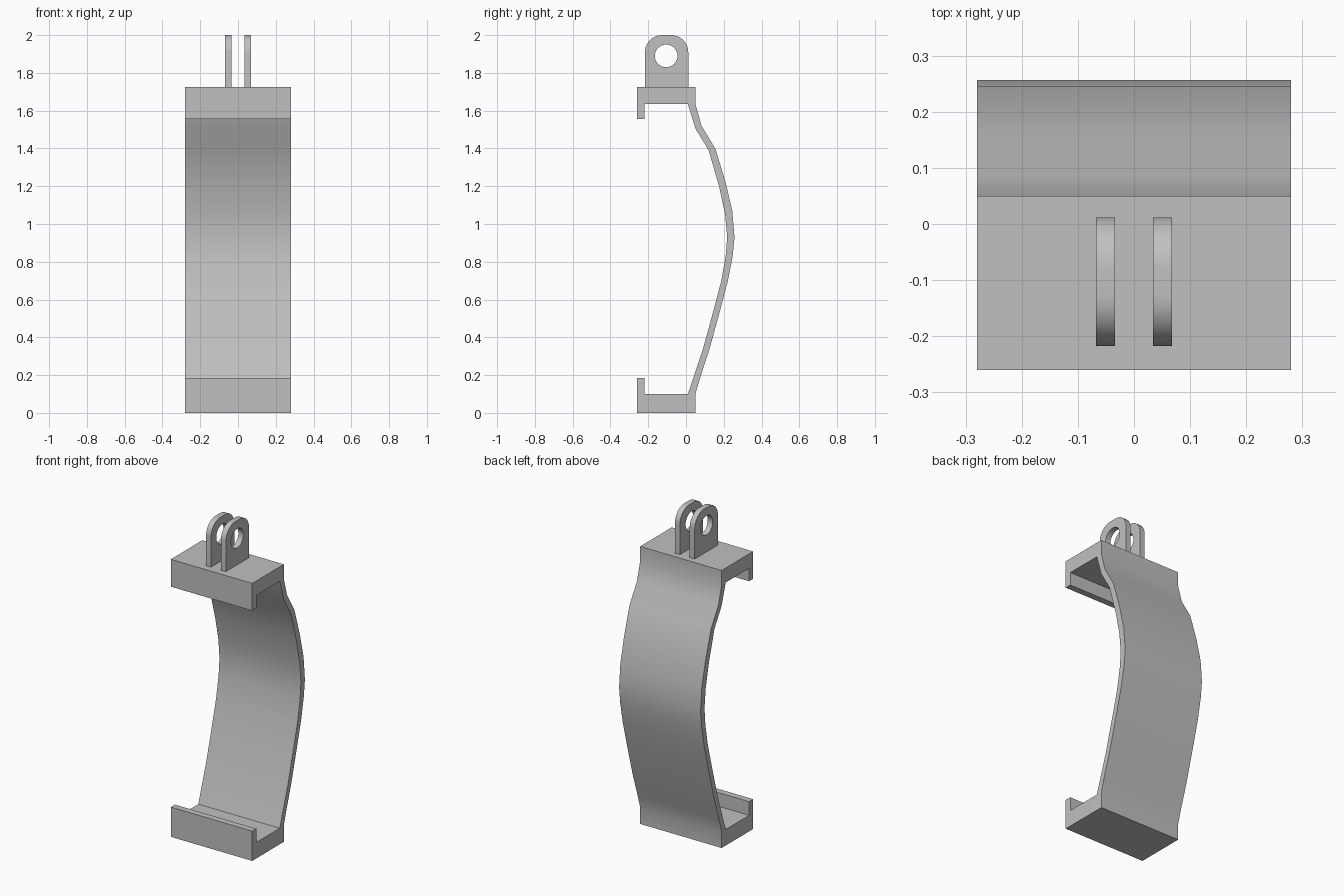
import bpy
import bmesh
import math

cube = bpy.data.objects.get("Cube")
if cube:
    bpy.data.objects.remove(cube, do_unlink=True)

grey = bpy.data.materials.new("plain grey")
grey.use_nodes = True
colour = (0.53, 0.53, 0.53, 1)
grey.diffuse_color = colour
grey.node_tree.nodes["Principled BSDF"].inputs["Base Color"].default_value = colour


def extrude_profile(name, outlines, x_min, x_max):
    """Extrude closed side outlines (y, z) along x; inner outlines become holes."""
    curve = bpy.data.curves.new(name, "CURVE")
    curve.dimensions = "2D"
    curve.fill_mode = "BOTH"
    curve.extrude = (x_max - x_min) / 2
    for outline in outlines:
        spline = curve.splines.new("POLY")
        spline.points.add(len(outline) - 1)
        for point, (y, z) in zip(spline.points, outline):
            point.co = (y, z, 0, 1)
        spline.use_cyclic_u = True
    obj = bpy.data.objects.new(name, curve)
    bpy.context.collection.objects.link(obj)
    bpy.ops.object.select_all(action="DESELECT")
    obj.select_set(True)
    bpy.context.view_layer.objects.active = obj
    bpy.ops.object.convert(target="MESH")
    obj = bpy.context.view_layer.objects.active

    # Turn the outline upright and weld the caps to the rim
    bm = bmesh.new()
    bm.from_mesh(obj.data)
    for v in bm.verts:
        y, z, x = v.co
        v.co = (x + (x_min + x_max) / 2, y, z)
    bmesh.ops.remove_doubles(bm, verts=bm.verts, dist=0.0001)
    bmesh.ops.recalc_face_normals(bm, faces=bm.faces)
    bm.to_mesh(obj.data)
    bm.free()
    obj.data.materials.clear()
    obj.data.materials.append(grey)
    bpy.ops.object.shade_smooth_by_angle(angle=math.radians(30))
    return obj


def arc(cy, cz, radius, start, end, steps):
    angles = [math.radians(start + (end - start) * i / steps) for i in range(steps + 1)]
    return [(cy + radius * math.cos(a), cz + radius * math.sin(a)) for a in angles]


# Clip body: lower hook, bowed strap and upper hook in one outline
front, lip, inner, back = -0.26, -0.22, 0.01, 0.05
top = 1.725
strap_back = [(back, 0.1), (0.073, 0.18), (0.125, 0.34), (0.18, 0.54), (0.222, 0.7),
              (0.247, 0.83), (0.257, 0.93), (0.245, 1.07), (0.21, 1.22),
              (0.155, 1.4), (0.082, 1.52), (back, 1.635)]
strap_front = [(inner, 1.635), (0.05, 1.505), (0.12, 1.39), (0.175, 1.2), (0.207, 1.05),
               (0.218, 0.93), (0.21, 0.83), (0.187, 0.7), (0.145, 0.54),
               (0.09, 0.34), (0.04, 0.19), (inner, 0.1)]
lower_hook = [(lip, 0.1), (lip, 0.185), (front, 0.185), (front, 0), (back, 0)]
upper_hook = [(back, top), (front, top), (front, 1.555), (lip, 1.555), (lip, 1.635)]
extrude_profile("clip_body", [lower_hook + strap_back + upper_hook + strap_front],
                -0.28, 0.28)

# Pair of mounting prongs with a bolt hole
y_front, y_back, corner = -0.217, 0.012, 0.09
prong = ([(y_front, top - 0.01), (y_back, top - 0.01)]
         + arc(y_back - corner, 2 - corner, corner, 0, 90, 10)
         + arc(y_front + corner, 2 - corner, corner, 90, 180, 10))
hole = arc(-0.105, 1.89, 0.06, 0, 360, 32)[:-1]
for side, x_min in (("left", 0.034), ("right", -0.068)):
    extrude_profile(side + "_prong", [prong, hole], x_min, x_min + 0.034)
